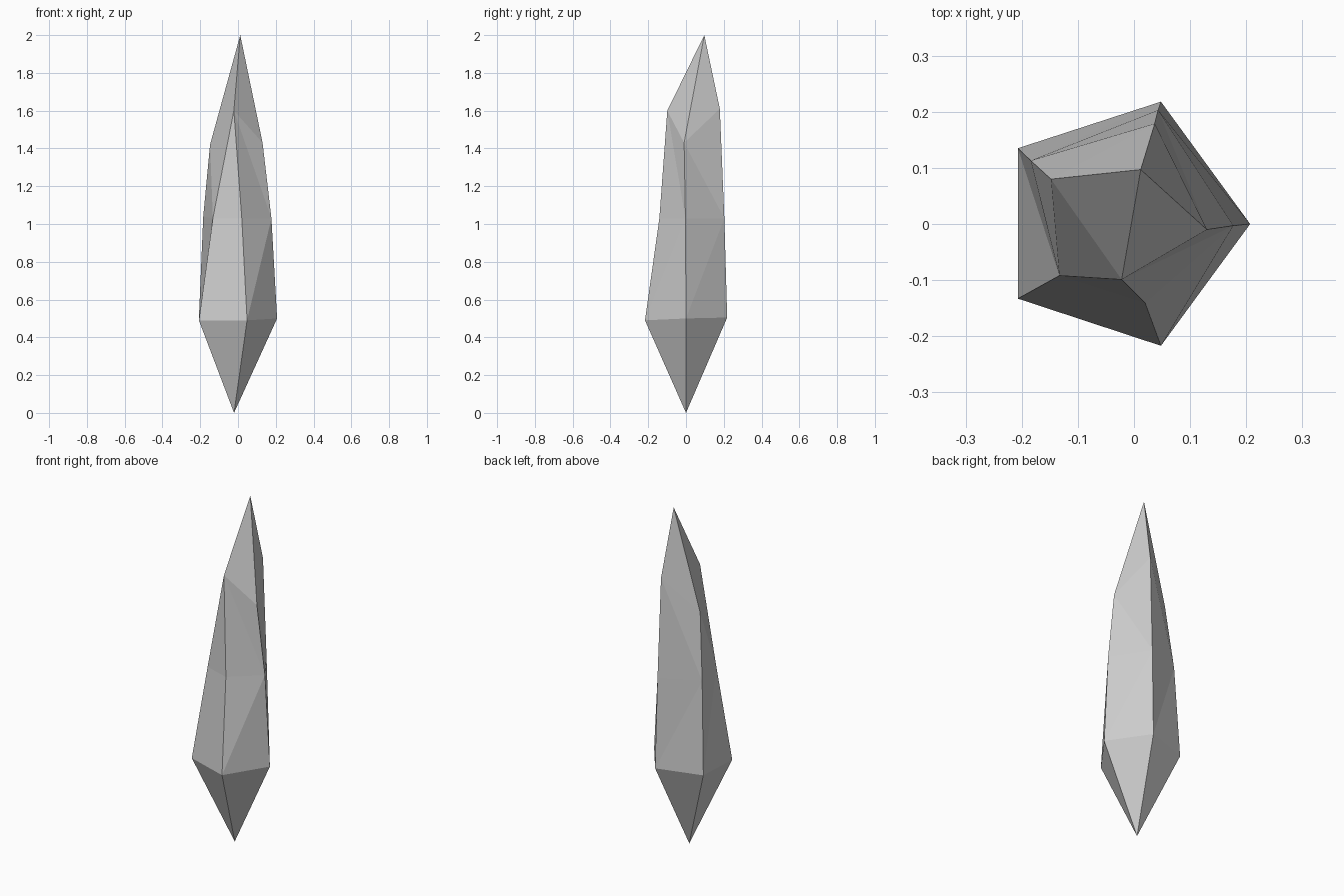
import bpy, bmesh

if "Cube" in bpy.data.objects:
    bpy.data.objects.remove(bpy.data.objects["Cube"])

# Cross-sections, counter-clockwise: right, back, back-left, front-left, front
LOW = [(.207, 0, .5), (.048, .218, .505), (-.207, .135, .5), (-.207, -.133, .49), (.048, -.217, .49)]
MID = [(.177, -.003, 1.03), (.043, .203, 1.03), (-.184, .113, 1.04), (-.133, -.092, 1.03), (.02, -.141, 1.03)]
TOP = [(.13, -.01, 1.43), (.037, .179, 1.61), (-.148, .08, 1.42), None, (-.022, -.099, 1.6)]

bm = bmesh.new()
low = [bm.verts.new(p) for p in LOW]
mid = [bm.verts.new(p) for p in MID]
# The front-left column ends early, at the middle ring
top = [bm.verts.new(p) if p else mid[i] for i, p in enumerate(TOP)]
base = bm.verts.new((-.021, 0, 0))
apex = bm.verts.new((.012, .097, 2))


def facet(*verts):
    if len(set(verts)) == 3:
        bm.faces.new(verts)


# Bottom point and faceted shaft
for i in range(5):
    j = (i + 1) % 5
    facet(base, low[j], low[i])
    facet(low[i], low[j], mid[j])
    facet(low[i], mid[j], mid[i])
    facet(mid[i], mid[j], top[i])
    facet(mid[j], top[j], top[i])

# Sloped tip, with the early column closed by one facet
facet(top[2], mid[3], top[4])
rim = [top[i] for i in (0, 1, 2, 4)]
for i in range(4):
    facet(rim[i], rim[(i + 1) % 4], apex)

bmesh.ops.recalc_face_normals(bm, faces=bm.faces)
mesh = bpy.data.meshes.new("crystal_shard")
bm.to_mesh(mesh)
bm.free()
bpy.context.collection.objects.link(bpy.data.objects.new("crystal_shard", mesh))
